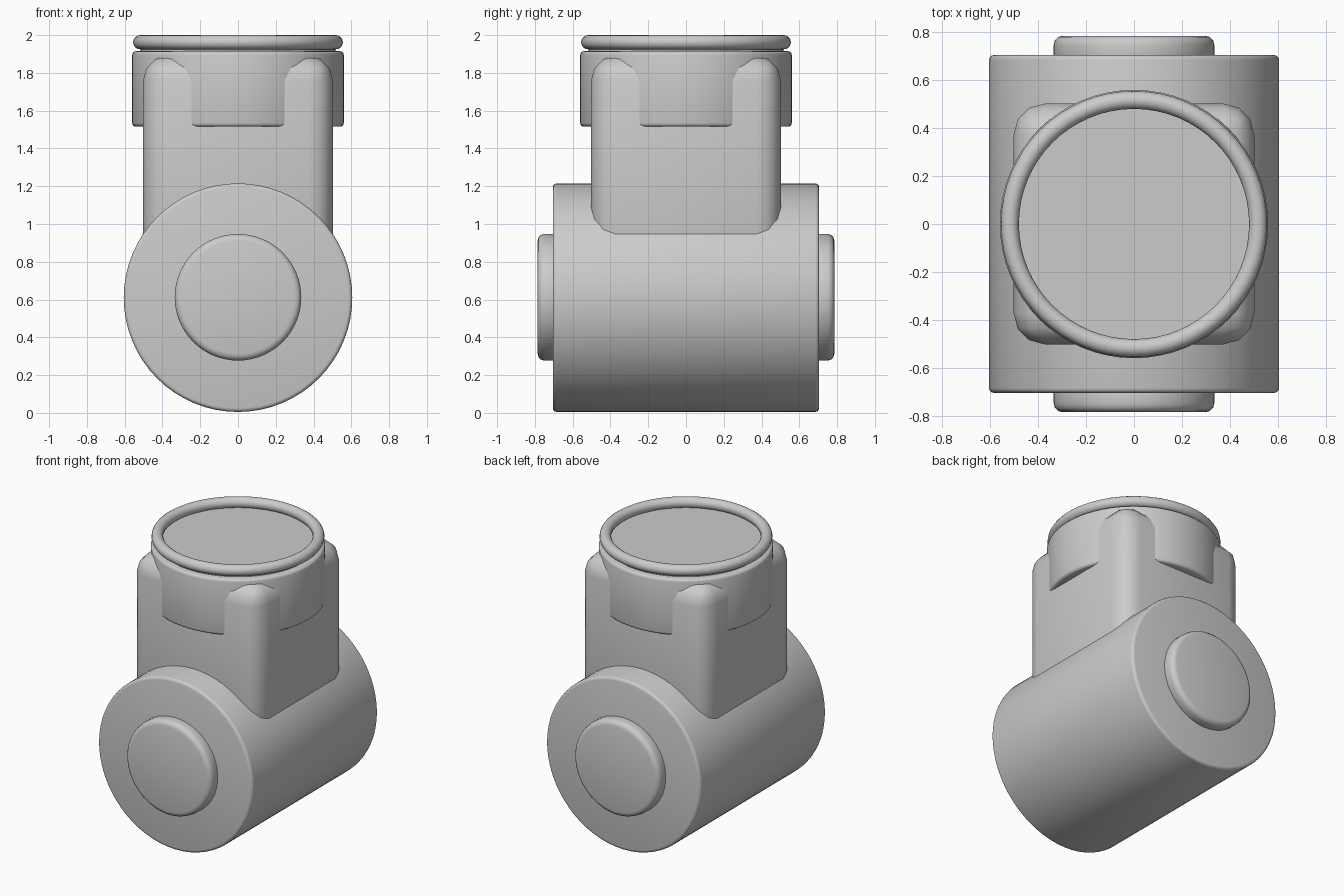
import bpy
import math

cube = bpy.data.objects.get("Cube")
if cube:
    bpy.data.objects.remove(cube, do_unlink=True)

GREY = (0.6, 0.6, 0.6, 1)
grey = bpy.data.materials.new("plain grey")
grey.use_nodes = True
grey.diffuse_color = GREY
grey.node_tree.nodes["Principled BSDF"].inputs["Base Color"].default_value = GREY


def finish(name, bevel=0, segments=3):
    """Name the active object, round its edges and shade it."""
    obj = bpy.context.object
    obj.name = name
    obj.data.materials.append(grey)
    if bevel:
        bpy.ops.object.transform_apply(location=False, rotation=True, scale=True)
        mod = obj.modifiers.new("rounded edges", "BEVEL")
        mod.width = bevel
        mod.segments = segments
        mod.limit_method = "ANGLE"
        mod.angle_limit = math.radians(40)
        bpy.ops.object.modifier_apply(modifier=mod.name)
    bpy.ops.object.shade_smooth_by_angle(angle=math.radians(35))
    return obj


def cylinder(name, radius, depth, location, bevel, along_y=False):
    bpy.ops.mesh.primitive_cylinder_add(
        vertices=64, radius=radius, depth=depth, location=location,
        rotation=(math.pi / 2 if along_y else 0, 0, 0))
    return finish(name, bevel)


# Horizontal barrel with a round cap at each end
cylinder("barrel", 0.605, 1.41, (0, 0, 0.61), 0.02, along_y=True)
for side, name in ((-1, "front_cap"), (1, "back_cap")):
    cylinder(name, 0.335, 0.12, (0, side * 0.725, 0.612), 0.035, along_y=True)

# Upright block rising out of the barrel
bpy.ops.mesh.primitive_cube_add(size=1, location=(0, 0, 1.245))
bpy.context.object.scale = (1.005, 1.005, 1.29)
finish("neck_block", 0.13, 3)

# Collar around the block, its seat and the rim ring
cylinder("collar", 0.56, 0.4, (0, 0, 1.715), 0.02)
cylinder("ring_seat", 0.515, 0.03, (0, 0, 1.918), 0)
bpy.ops.mesh.primitive_torus_add(
    major_radius=0.518, minor_radius=0.0375, major_segments=64,
    minor_segments=16, location=(0, 0, 1.9625))
finish("rim_ring")
